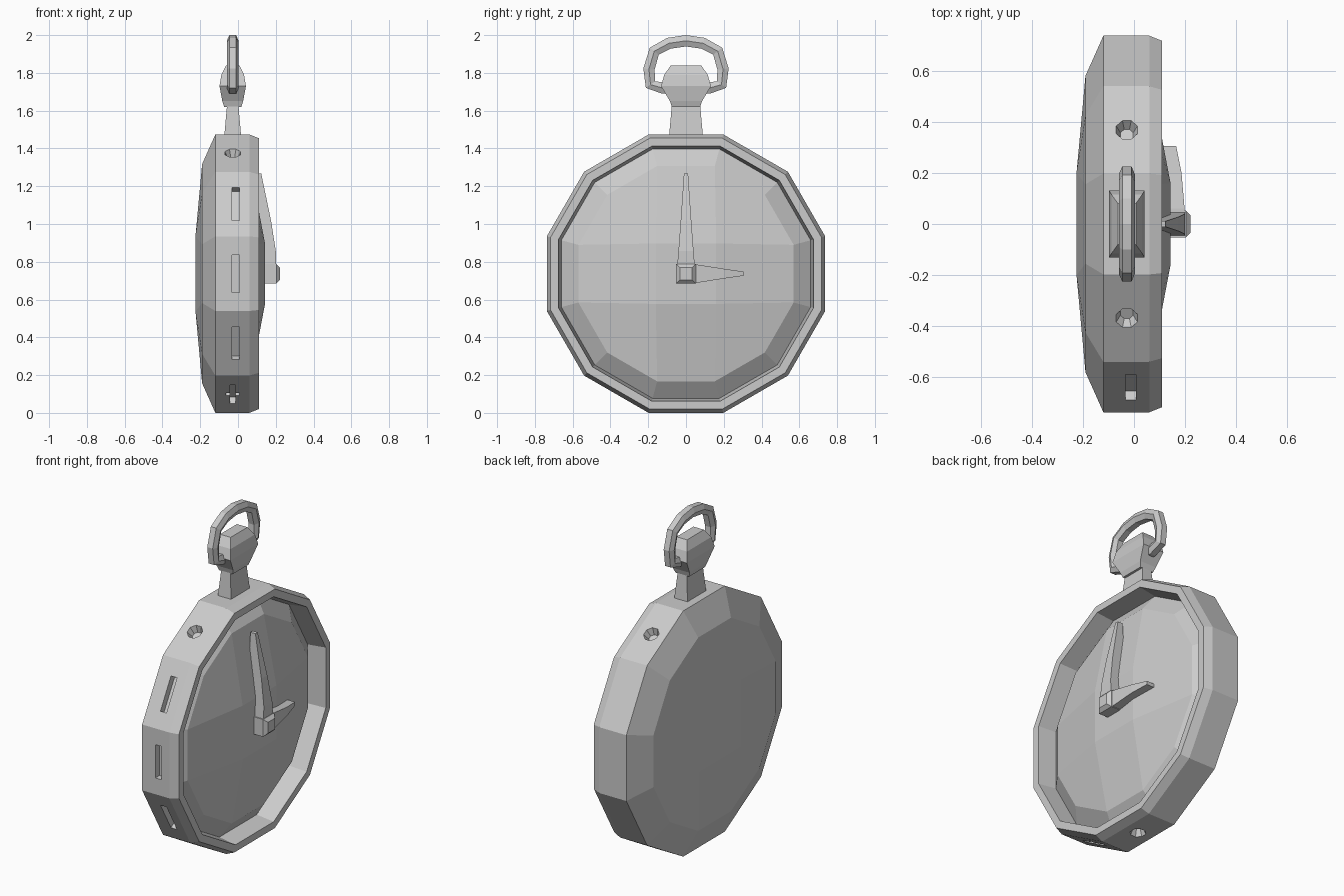
import bpy, bmesh, math
from mathutils import Vector, Matrix

cube = bpy.data.objects.get("Cube")
if cube:
    bpy.data.objects.remove(cube, do_unlink=True)

grey = bpy.data.materials.new("light_grey")
grey.use_nodes = True
COLOUR = (0.6, 0.6, 0.6, 1)
grey.diffuse_color = COLOUR
grey.node_tree.nodes["Principled BSDF"].inputs["Base Color"].default_value = COLOUR

SIDES = 12
APOTHEM = 0.737
CENTRE = Vector((0, 0, 0.737))
STEM_X = -0.028


def finish(name, bm):
    bmesh.ops.recalc_face_normals(bm, faces=bm.faces)
    mesh = bpy.data.meshes.new(name)
    bm.to_mesh(mesh)
    bm.free()
    mesh.materials.append(grey)
    obj = bpy.data.objects.new(name, mesh)
    bpy.context.collection.objects.link(obj)
    return obj


def bridge(bm, a, b):
    n = len(a)
    for i in range(n):
        bm.faces.new((a[i], a[(i + 1) % n], b[(i + 1) % n], b[i]))


def loft(name, loops, closed=False):
    """Join equal-length point loops; cap the ends unless closed."""
    bm = bmesh.new()
    rings = [[bm.verts.new(p) for p in loop] for loop in loops]
    for a, b in zip(rings, rings[1:]):
        bridge(bm, a, b)
    if closed:
        bridge(bm, rings[-1], rings[0])
    else:
        bm.faces.new(rings[0])
        bm.faces.new(rings[-1])
    return finish(name, bm)


# Case: twelve-sided rings, ending in a domed three-by-three grid each side
def dome(bm, ring, x, half):
    inner = [bm.verts.new(CENTRE + Vector((x, y * half, z * half)))
             for y, z in ((1, 1), (-1, 1), (-1, -1), (1, -1))]
    bm.faces.new(inner)
    for j in range(4):
        k = 3 * j
        bm.faces.new((inner[j], ring[k], ring[k + 1], ring[k + 2]))
        bm.faces.new((inner[j], ring[k + 2], ring[(k + 3) % SIDES], inner[(j + 1) % 4]))


bm = bmesh.new()
rings = []
for x, apothem in ((-0.19, 0.58), (-0.12, APOTHEM), (0.06, APOTHEM), (0.11, 0.717),
                   (0.11, 0.675), (0.0, 0.66), (0.065, 0.57)):
    r = apothem / math.cos(math.pi / SIDES)
    angles = [math.radians(15 + 30 * k) for k in range(SIDES)]
    rings.append([bm.verts.new(CENTRE + Vector((x, r * math.cos(a), r * math.sin(a))))
                  for a in angles])
for a, b in zip(rings, rings[1:]):
    bridge(bm, a, b)
dome(bm, rings[0], -0.225, 0.2)
dome(bm, rings[-1], 0.143, 0.16)
case = finish("case_and_dial", bm)


# Recesses in the rim: tapered prisms subtracted from one facet
def recess(angle, outline, depth=0.04, taper=1.0):
    """Angle runs from the top towards the front; outline is (across, along)."""
    t = math.radians(angle)
    out = Vector((0, -math.sin(t), math.cos(t)))
    along = Vector((0, math.cos(t), math.sin(t)))

    def layer(d, s):
        return [CENTRE + out * (APOTHEM + d) + along * v * s + Vector((STEM_X + u * s, 0, 0))
                for u, v in outline]

    cutter = loft("recess_cutter", [layer(-depth, taper), layer(0, 1), layer(0.02, 1)])
    cutter.hide_render = True
    mod = case.modifiers.new("recess", 'BOOLEAN')
    mod.operation = 'DIFFERENCE'
    mod.solver = 'EXACT'
    mod.object = cutter
    bpy.context.view_layer.objects.active = case
    bpy.ops.object.modifier_apply(modifier=mod.name)
    bpy.data.objects.remove(cutter, do_unlink=True)


pit = [(0.045 * math.cos(a), 0.045 * math.sin(a))
       for a in (math.radians(22.5 + 45 * k) for k in range(8))]
slot = [(-0.005, -0.1), (0.035, -0.1), (0.035, 0.1), (-0.005, 0.1)]
w, h = 0.014, 0.036
cross = [(-w, -0.1), (w, -0.1), (w, -w), (h, -w), (h, w), (w, w),
         (w, 0.1), (-w, 0.1), (-w, w), (-h, w), (-h, -w), (-w, -w)]
for angle in (30, -30, 180):
    recess(angle, pit, 0.04, 0.6)
for angle in (60, 90, 120):
    recess(angle, slot)
recess(150, cross)


# Stem and crown: stacked rectangles (height, half depth, half width)
def stack(name, levels):
    return loft(name, [[(STEM_X + sx * dx, sy * dy, z)
                        for sx, sy in ((1, 1), (-1, 1), (-1, -1), (1, -1))]
                       for z, dx, dy in levels])


stack("stem", [(1.46, 0.045, 0.09), (1.63, 0.03, 0.075)])
stack("crown", [(1.62, 0.045, 0.075), (1.65, 0.055, 0.085), (1.73, 0.07, 0.132),
                (1.79, 0.06, 0.115), (1.84, 0.035, 0.08)])

# Bow: hexagonal section swept round a D-shaped path through the crown
half = [(0, 1.97), (0.09, 1.957), (0.168, 1.915), (0.196, 1.82), (0.188, 1.738), (0.125, 1.72)]
path = half + [(-y, z) for y, z in reversed(half[1:])]
section = [(-0.018, 0.03), (0.018, 0.03), (0.031, 0), (0.018, -0.03), (-0.018, -0.03), (-0.031, 0)]
loops = []
for i, (y, z) in enumerate(path):
    before, after = Vector(path[i - 1]), Vector(path[(i + 1) % len(path)])
    tangent = (after - before).normalized()
    n = Vector((-tangent.y, tangent.x))
    loops.append([(STEM_X + u, y + n.x * v, z + n.y * v) for u, v in section])
loft("bow", loops, closed=True)


# Hands: tapered bars rising from the dial (along, half width, top)
def hand(name, stations, turn):
    obj = loft(name, [[(0.09, -wd, s), (0.09, wd, s), (top, wd, s), (top, -wd, s)]
                      for s, wd, top in stations])
    obj.data.transform(Matrix.Translation(CENTRE) @ Matrix.Rotation(turn, 4, 'X'))
    return obj


hand("minute_hand", [(0, 0.05, 0.2), (0.12, 0.04, 0.2), (0.28, 0.028, 0.175), (0.53, 0.011, 0.123)], 0)
hand("hour_hand", [(0, 0.05, 0.2), (0.06, 0.048, 0.198), (0.2, 0.026, 0.186), (0.305, 0.011, 0.165)],
     -math.pi / 2)

# Hub: chamfered block where the hands meet
loft("hub", [[CENTRE + Vector((x, sy * s, sz * s)) for sy, sz in ((1, 1), (-1, 1), (-1, -1), (1, -1))]
             for x, s in ((0.1, 0.052), (0.203, 0.052), (0.222, 0.033))])
